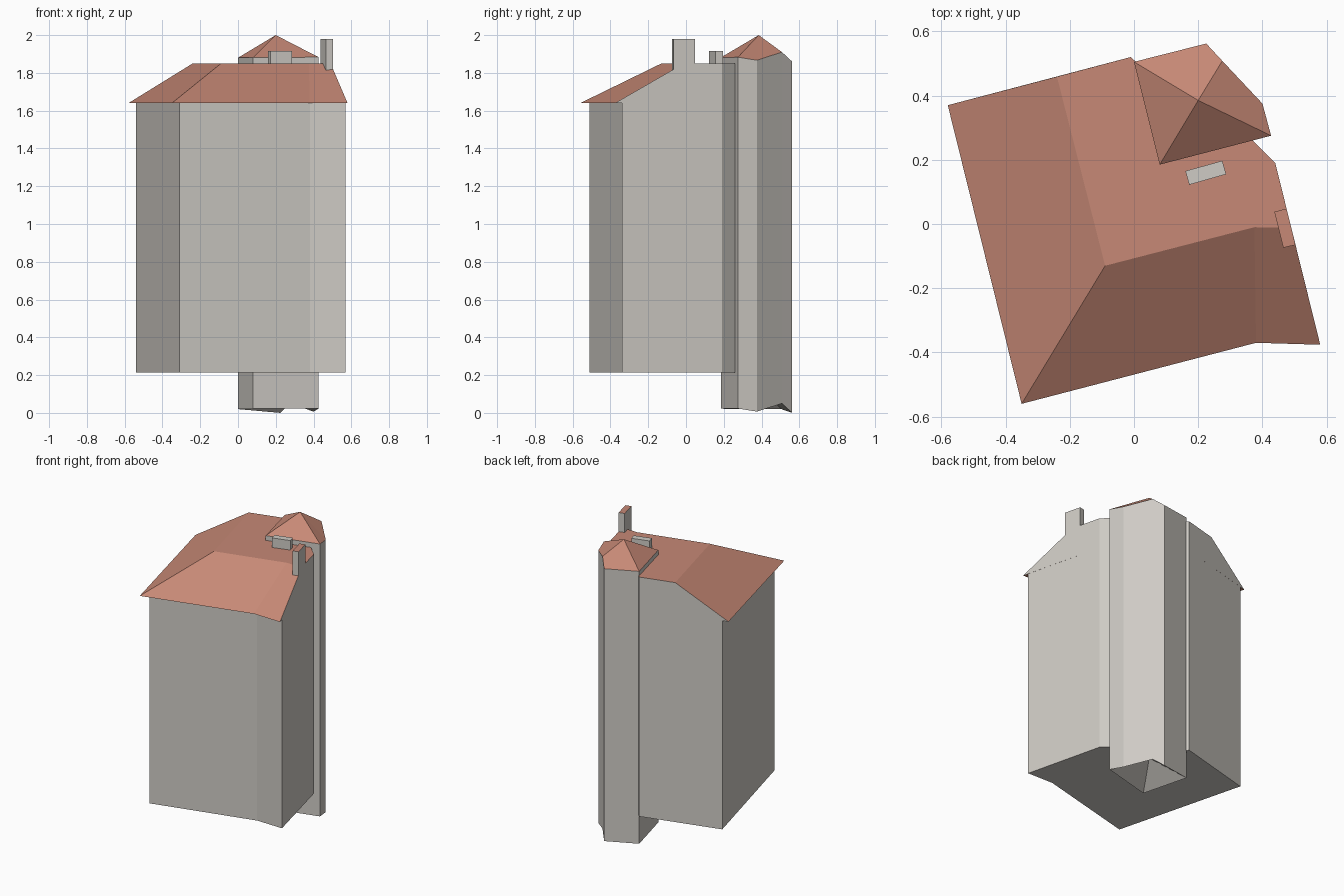
import bpy
import bmesh

default_cube = bpy.data.objects.get("Cube")
if default_cube:
    bpy.data.objects.remove(default_cube, do_unlink=True)


def make_material(name, colour):
    mat = bpy.data.materials.new(name)
    mat.use_nodes = True
    mat.diffuse_color = (*colour, 1)
    mat.node_tree.nodes["Principled BSDF"].inputs["Base Color"].default_value = (*colour, 1)
    return mat


STONE = make_material("warm grey stone", (0.62, 0.595, 0.555))
TILE = make_material("terracotta tile", (0.57, 0.25, 0.18))


def at_height(points, z):
    return [(x, y, z) for x, y in points]


def loft(name, lower, upper, is_tile, low_apex=None, high_apex=None):
    """Join two rings; close each end flat, or as a fan to an apex."""
    bm = bmesh.new()
    low = [bm.verts.new(p) for p in lower]
    high = [bm.verts.new(p) for p in upper]
    count = len(low)
    for i in range(count):
        j = (i + 1) % count
        bm.faces.new((low[i], low[j], high[j], high[i]))
    for ring, apex in ((low[::-1], low_apex), (high, high_apex)):
        if apex is None:
            bm.faces.new(ring)
        else:
            tip = bm.verts.new(apex)
            for i in range(count):
                bm.faces.new((ring[i], ring[(i + 1) % count], tip))
    bm.normal_update()
    for face in bm.faces:
        face.material_index = int(is_tile(face))
    mesh = bpy.data.meshes.new(name)
    bm.to_mesh(mesh)
    bm.free()
    mesh.materials.append(STONE)
    mesh.materials.append(TILE)
    obj = bpy.data.objects.new(name, mesh)
    bpy.context.collection.objects.link(obj)
    return obj


def never(face):
    return False


def sloped_or_flat(face):
    return abs(face.normal.z) > 0.3


def upper_cap(face):
    return face.normal.z > 0.3


# Footprints, counter-clockwise from the back right corner
rear = [(0.44, 0.19), (0.37, 0.26), (0, 0.51), (-0.01, 0.52)]
wall_front = [(-0.54, 0.38), (-0.31, -0.51), (0.38, -0.335), (0.57, -0.34)]
eave_front = [(-0.58, 0.37), (-0.35, -0.56), (0.38, -0.37), (0.58, -0.376)]
ridge_front = [(-0.24, 0.459), (-0.09, -0.13), (0.375, -0.01), (0.49, -0.012)]

# Main block
loft("main_walls", at_height(wall_front + rear, 0.215),
     at_height(wall_front + rear, 1.64), never)

# Roof with flat top, overhanging slopes and stone gable ends
loft("main_roof", at_height(eave_front + rear, 1.64),
     at_height(ridge_front + rear, 1.85), sloped_or_flat)

# Corner tower with pointed roof and matching hollow underside
tower_top = [(0, 0.505, 1.88), (0.08, 0.185, 1.882), (0.427, 0.275, 1.883),
             (0.40, 0.375, 1.867), (0.275, 0.508, 1.91), (0.225, 0.562, 1.86)]
tower_base = [(x, y, z - 1.86) for x, y, z in tower_top]
loft("corner_tower", tower_base, tower_top, upper_cap_high := (
     lambda face: face.normal.z > 0.3 and face.calc_center_median().z > 1),
     low_apex=(0.2, 0.385, 0.14), high_apex=(0.2, 0.385, 2))

# Chimney on the gable, with a tiled cap
chimney = [(0.437, 0.038), (0.465, -0.074), (0.503, -0.065), (0.475, 0.048)]
loft("chimney", at_height(chimney, 1.75), at_height(chimney, 1.98), upper_cap)

# Low stone vent on the flat roof
vent = [(0.16, 0.165), (0.172, 0.122), (0.287, 0.155), (0.275, 0.197)]
loft("roof_vent", at_height(vent, 1.83), at_height(vent, 1.915), never)
